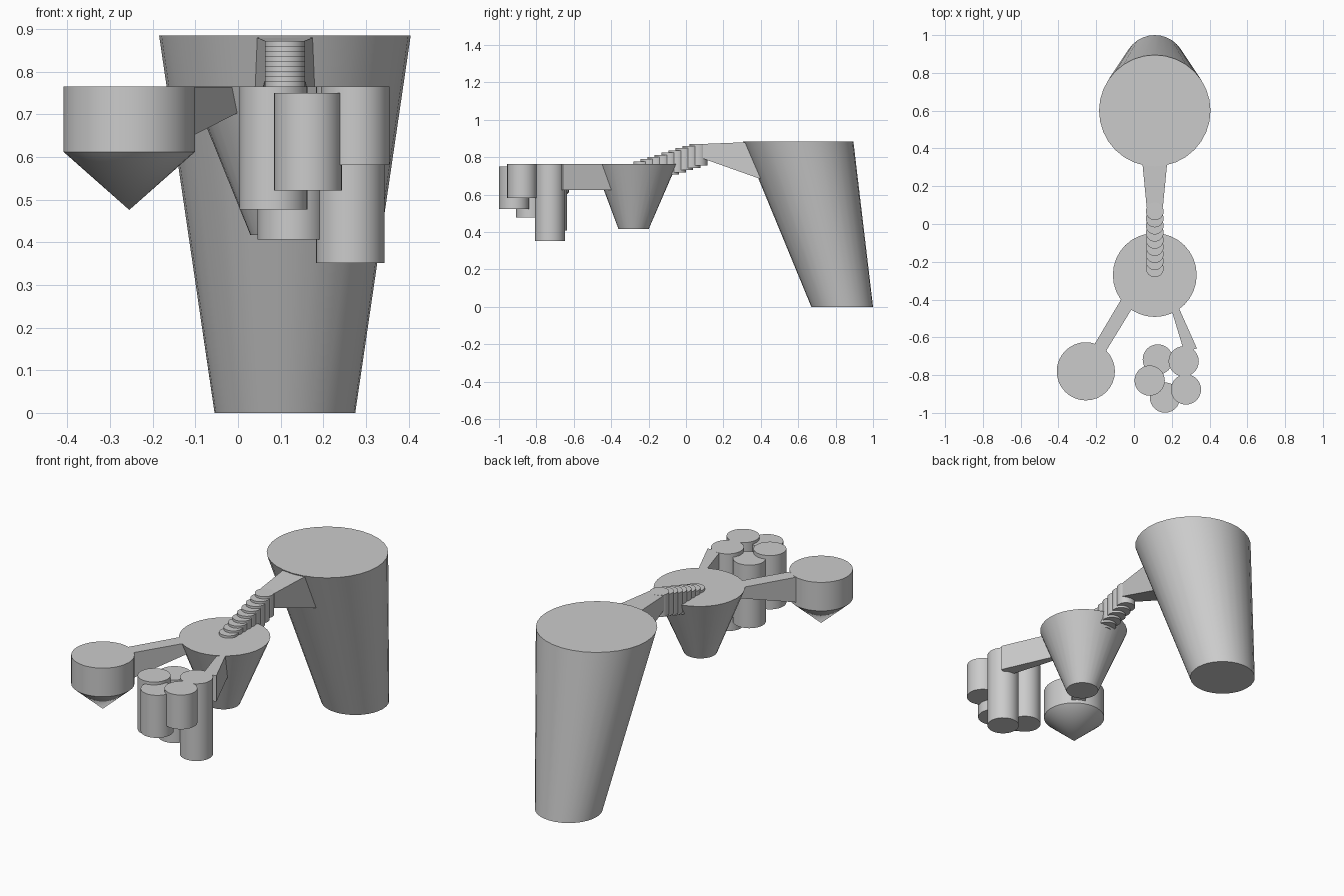
import bpy, math
from mathutils import Vector

if "Cube" in bpy.data.objects:
    bpy.data.objects.remove(bpy.data.objects["Cube"])

SIDES = 32


def make(name, verts, faces):
    mesh = bpy.data.meshes.new(name)
    mesh.from_pydata(verts, [], faces)
    mesh.update()
    obj = bpy.data.objects.new(name, mesh)
    bpy.context.collection.objects.link(obj)
    bpy.ops.object.select_all(action='DESELECT')
    obj.select_set(True)
    bpy.context.view_layer.objects.active = obj
    bpy.ops.object.shade_smooth_by_angle(angle=math.radians(30))
    return obj


def loft(name, rings, tip=None):
    """Solid through circles (x, y, z, radius) from top to bottom, optional pointed end."""
    verts, faces = [], [list(range(SIDES))]
    for x, y, z, r in rings:
        for i in range(SIDES):
            a = 2 * math.pi * i / SIDES
            verts.append((x + r * math.cos(a), y + r * math.sin(a), z))
    last = (len(rings) - 1) * SIDES
    for k in range(0, last, SIDES):
        for i in range(SIDES):
            j = (i + 1) % SIDES
            faces.append([k + j, k + i, k + SIDES + i, k + SIDES + j])
    if tip:
        verts.append(tip)
        for i in range(SIDES):
            faces.append([last + (i + 1) % SIDES, last + i, len(verts) - 1])
    else:
        faces.append([last + i for i in reversed(range(SIDES))])
    return make(name, verts, faces)


def arm(name, start, end):
    """Tapered beam between two sections (x, y, width, bottom z, top z)."""
    d = (Vector(end[:2]) - Vector(start[:2])).normalized()
    verts = []
    for x, y, w, lo, hi in (start, end):
        for s, z in ((-1, lo), (1, lo), (1, hi), (-1, hi)):
            verts.append((x - d.y * s * w / 2, y + d.x * s * w / 2, z))
    faces = [(0, 1, 2, 3), (7, 6, 5, 4), (0, 4, 5, 1),
             (1, 5, 6, 2), (2, 6, 7, 3), (3, 7, 4, 0)]
    return make(name, verts, faces)


# Platforms
loft("main_tower", [(0.11, 0.60, 0.885, 0.295), (0.11, 0.835, 0, 0.165)])
loft("middle_platform", [(0.11, -0.27, 0.765, 0.222), (0.11, -0.28, 0.417, 0.081)])
loft("pointed_platform", [(-0.255, -0.78, 0.765, 0.154), (-0.255, -0.78, 0.612, 0.154)],
     tip=(-0.255, -0.78, 0.476))

# Connecting bridges
arm("tower_bridge", (0.11, 0.42, 0.15, 0.676, 0.884), (0.11, 0.09, 0.086, 0.793, 0.871))
arm("left_bridge", (-0.01, -0.375, 0.075, 0.715, 0.764), (-0.20, -0.69, 0.07, 0.618, 0.764))
arm("right_bridge", (0.19, -0.375, 0.03, 0.625, 0.764), (0.30, -0.67, 0.07, 0.625, 0.764))

# Descending round steps
for i in range(9):
    y, z = 0.067 - 0.0377 * i, 0.872 - 0.0118 * i
    loft(f"step_{i + 1}", [(0.11, y, z, 0.047), (0.11, y, z - 0.117, 0.047)])

# Cluster of columns: x, y, top, bottom
columns = [(0.126, -0.717, 0.745, 0.407), (0.263, -0.727, 0.765, 0.351),
           (0.083, -0.829, 0.765, 0.477), (0.164, -0.919, 0.750, 0.522),
           (0.275, -0.876, 0.765, 0.581)]
for i, (x, y, top, low) in enumerate(columns):
    loft(f"column_{i + 1}", [(x, y, top, 0.08), (x, y, low, 0.08)])
